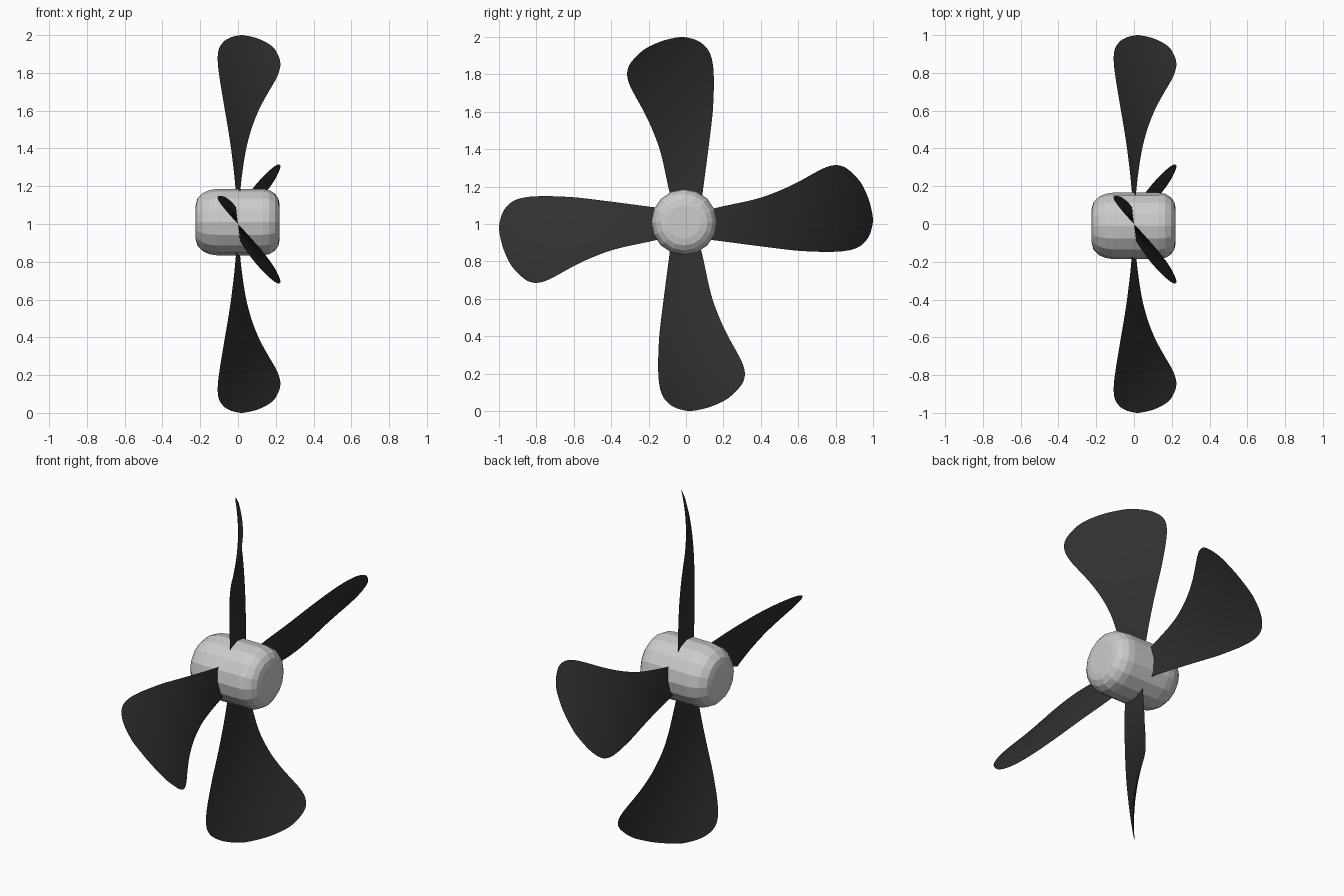
import bpy, bmesh, math
from mathutils import Matrix

if "Cube" in bpy.data.objects:
    bpy.data.objects.remove(bpy.data.objects["Cube"])

SIDES = 16
TWIST = 0.75          # radians of pitch per unit of radius

# blade outline: radius, leading edge, trailing edge (as seen along the axis)
OUTLINE = [(0.05, 0.075, -0.06), (0.19, 0.092, -0.093), (0.38, 0.117, -0.135),
           (0.50, 0.132, -0.178), (0.60, 0.143, -0.225), (0.70, 0.148, -0.28),
           (0.75, 0.149, -0.304), (0.80, 0.148, -0.315), (0.85, 0.144, -0.303),
           (0.90, 0.133, -0.262), (0.94, 0.112, -0.213), (0.97, 0.079, -0.15),
           (0.985, 0.05, -0.105), (0.995, 0.015, -0.06), (1.0, -0.015, -0.025)]


def refine(pts, n):
    """Smoothly resample rows with Hermite curves."""
    def slope(i, k):
        a, b = pts[max(i - 1, 0)], pts[min(i + 1, len(pts) - 1)]
        return (b[k] - a[k]) / (b[0] - a[0])
    out = []
    for i in range(len(pts) - 1):
        p, q = pts[i], pts[i + 1]
        h = q[0] - p[0]
        for j in range(n):
            t = j / n
            row = [p[0] + h * t]
            for k in (1, 2):
                row.append((2*t**3 - 3*t*t + 1) * p[k] + (t**3 - 2*t*t + t) * h * slope(i, k)
                           + (3*t*t - 2*t**3) * q[k] + (t**3 - t*t) * h * slope(i + 1, k))
            out.append(row)
    return out + [list(pts[-1])]


def finish(bm, name, mat=None):
    mesh = bpy.data.meshes.new(name)
    bm.to_mesh(mesh)
    bm.free()
    ob = bpy.data.objects.new(name, mesh)
    bpy.context.collection.objects.link(ob)
    if mat:
        mesh.materials.append(mat)
    return ob


# hub: faceted drum with rounded ends, turned around the x axis
profile = [(-0.224, 0.09), (-0.215, 0.125), (-0.185, 0.155), (-0.15, 0.17), (-0.11, 0.176),
           (0.0, 0.176),
           (0.13, 0.176), (0.165, 0.17), (0.195, 0.152), (0.214, 0.125), (0.221, 0.09)]
bm = bmesh.new()
rings = []
for x, r in profile:
    rings.append([bm.verts.new((x, -0.01 + r * math.cos(2 * math.pi * i / SIDES),
                                1.01 + r * math.sin(2 * math.pi * i / SIDES)))
                  for i in range(SIDES)])
for a, b in zip(rings, rings[1:]):
    for i in range(SIDES):
        j = (i + 1) % SIDES
        bm.faces.new((a[i], a[j], b[j], b[i]))
bm.faces.new(rings[0])
bm.faces.new(rings[-1])
bmesh.ops.recalc_face_normals(bm, faces=bm.faces)
finish(bm, "hub")

# blades: four thin twisted sheets
black = bpy.data.materials.new("black")
black.diffuse_color = (0.03, 0.03, 0.03, 1)
black.use_nodes = True
black.node_tree.nodes["Principled BSDF"].inputs["Base Color"].default_value = black.diffuse_color
rows = refine(OUTLINE, 3)
COLS = 10
for n in range(4):
    bm = bmesh.new()
    grid = []
    for r, lead, trail in rows:
        line = []
        for c in range(COLS + 1):
            y = lead + (trail - lead) * c / COLS
            line.append(bm.verts.new((-y * math.tan(TWIST * r), y, r)))
        grid.append(line)
    for a, b in zip(grid, grid[1:]):
        for c in range(COLS):
            bm.faces.new((a[c], a[c + 1], b[c + 1], b[c])).smooth = True
    bm.transform(Matrix.Translation((0, 0, 1)) @ Matrix.Rotation(n * math.pi / 2, 4, 'X'))
    finish(bm, "blade_%d" % (n + 1), black)
